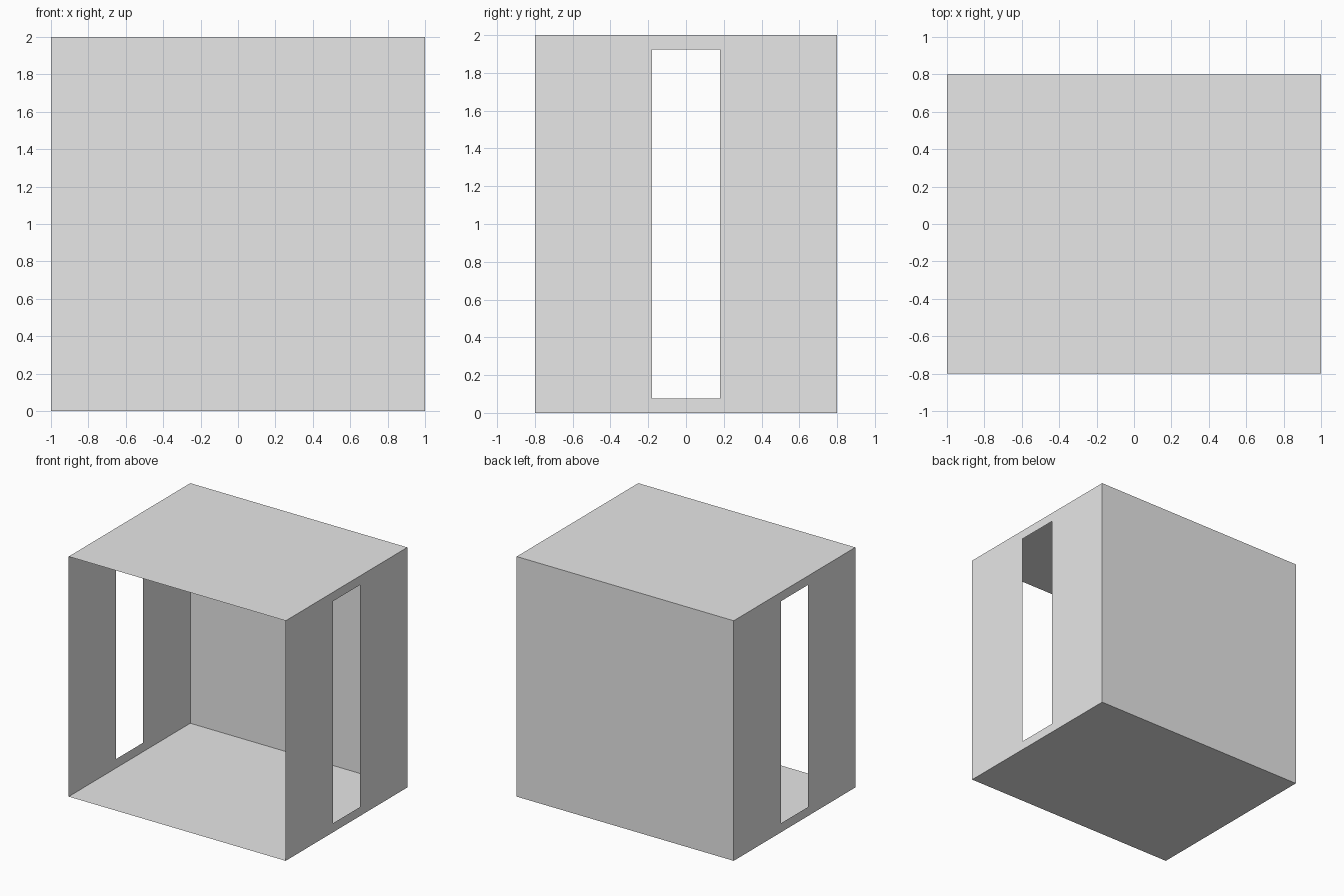
import bpy
import bmesh
from mathutils import Vector

if "Cube" in bpy.data.objects:
    bpy.data.objects.remove(bpy.data.objects["Cube"], do_unlink=True)

HALF_W, HALF_D, HEIGHT = 1.0, 0.8, 2.0
SLOT_HALF, SLOT_MARGIN = 0.18, 0.075

grey = bpy.data.materials.new("light_grey")
grey.use_nodes = True
grey.diffuse_color = (0.8, 0.8, 0.8, 1)
grey.node_tree.nodes["Principled BSDF"].inputs["Base Color"].default_value = (0.8, 0.8, 0.8, 1)


def panel(name, centre, u, v, opening=None):
    """Flat sheet spanned by half-vectors u and v, with an optional opening scaled from it."""
    centre, u, v = Vector(centre), Vector(u), Vector(v)
    bm = bmesh.new()

    def ring(su, sv):
        return [bm.verts.new(centre + u * a * su + v * b * sv)
                for a, b in ((-1, -1), (1, -1), (1, 1), (-1, 1))]

    outer = ring(1, 1)
    if opening:
        inner = ring(*opening)
        for i in range(4):
            j = (i + 1) % 4
            bm.faces.new((outer[i], outer[j], inner[j], inner[i]))
    else:
        bm.faces.new(outer)
    mesh = bpy.data.meshes.new(name)
    bm.to_mesh(mesh)
    bm.free()
    mesh.materials.append(grey)
    obj = bpy.data.objects.new(name, mesh)
    bpy.context.collection.objects.link(obj)
    return obj


mid = HEIGHT / 2
slot = (SLOT_HALF / HALF_D, (mid - SLOT_MARGIN) / mid)

# Floor, roof and back wall; the front stays open
panel("floor", (0, 0, 0), (0, HALF_D, 0), (HALF_W, 0, 0))
panel("roof", (0, 0, HEIGHT), (HALF_W, 0, 0), (0, HALF_D, 0))
panel("back_wall", (0, HALF_D, mid), (-HALF_W, 0, 0), (0, 0, mid))

# Side walls, each with a tall slot
for name, side in (("left_wall", 1), ("right_wall", -1)):
    panel(name, (side * HALF_W, 0, mid), (0, side * HALF_D, 0), (0, 0, mid), slot)
